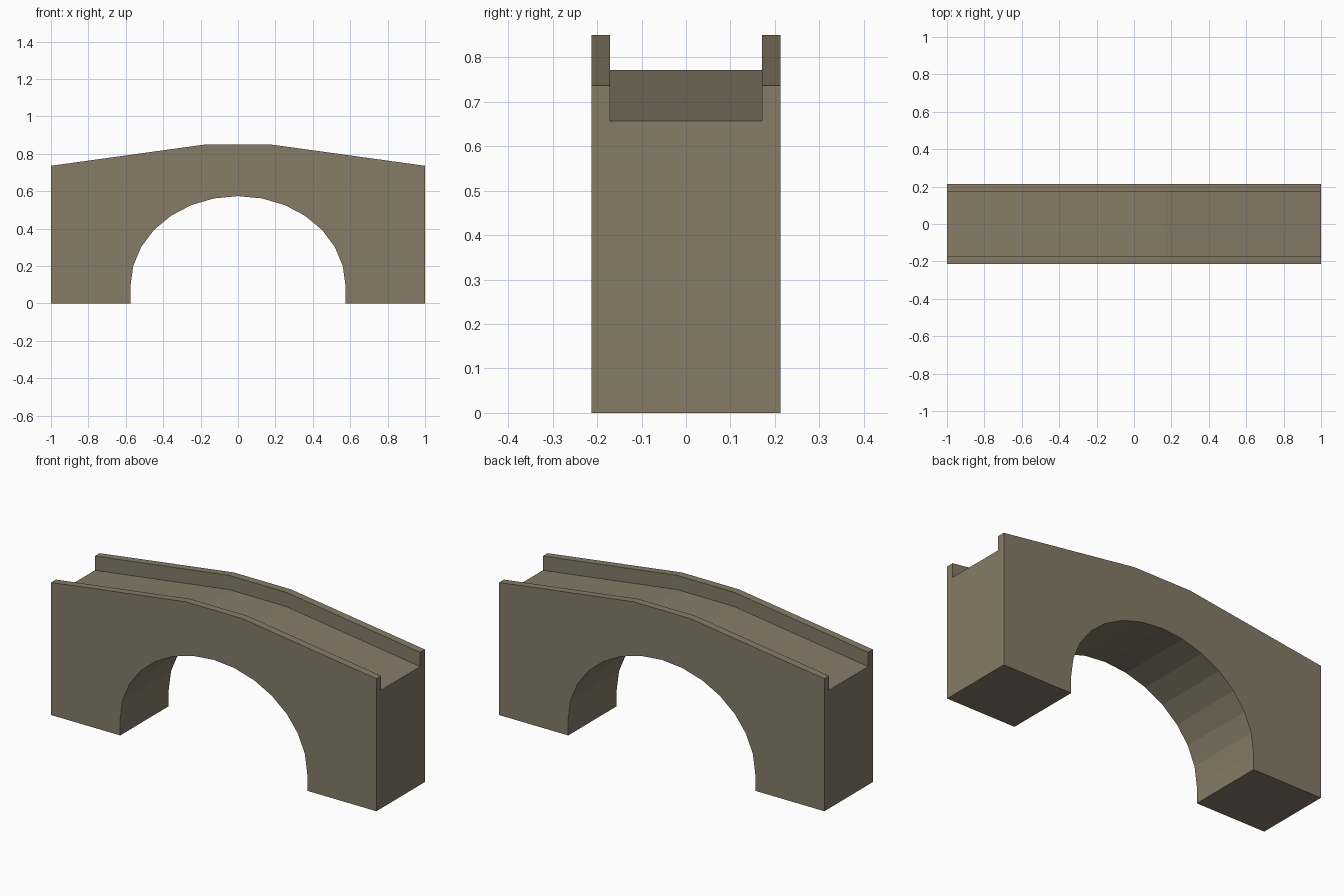
import bpy, bmesh, math

if "Cube" in bpy.data.objects:
    bpy.data.objects.remove(bpy.data.objects["Cube"], do_unlink=True)

HALF_WIDTH = 0.213      # outer half width of the bridge
CHANNEL = 0.171         # half width between the parapets
CREST = 0.176           # half length of the level crest
SLOPE = 0.138           # fall of the ramps

stone = bpy.data.materials.new("brown_stone")
stone.use_nodes = True
colour = (0.238, 0.198, 0.136, 1)
stone.diffuse_color = colour
stone.node_tree.nodes["Principled BSDF"].inputs["Base Color"].default_value = colour


def extrude_profile(name, points, half_depth):
    """Extrude an x-z outline symmetrically along y."""
    bm = bmesh.new()
    face = bm.faces.new([bm.verts.new((x, -half_depth, z)) for x, z in points])
    swept = bmesh.ops.extrude_face_region(bm, geom=[face])["geom"]
    verts = [g for g in swept if isinstance(g, bmesh.types.BMVert)]
    bmesh.ops.translate(bm, verts=verts, vec=(0, 2 * half_depth, 0))
    bmesh.ops.recalc_face_normals(bm, faces=bm.faces)
    mesh = bpy.data.meshes.new(name)
    bm.to_mesh(mesh)
    bm.free()
    mesh.materials.append(stone)
    obj = bpy.data.objects.new(name, mesh)
    bpy.context.collection.objects.link(obj)
    return obj


def ramp_line(crest_z, end_x):
    """Humped line from left to right: ramp, level crest, ramp."""
    end_z = crest_z - SLOPE * (end_x - CREST)
    return [(-end_x, end_z), (-CREST, crest_z), (CREST, crest_z), (end_x, end_z)]


# Bridge body: humped top with the faceted arch opening below
SEGMENTS = 14
RADIUS_X, RADIUS_Z, SPRING = 0.575, 0.481, 0.093
arch = [(RADIUS_X * math.cos(math.pi * i / SEGMENTS),
         SPRING + RADIUS_Z * math.sin(math.pi * i / SEGMENTS))
        for i in range(SEGMENTS + 1)]
outline = ([(-1, 0)] + ramp_line(0.85, 1) + [(1, 0), (RADIUS_X, 0)]
           + arch + [(-RADIUS_X, 0)])
bridge = extrude_profile("stone_bridge", outline, HALF_WIDTH)

# Sunken roadway cut between the two parapets
cutter = extrude_profile("roadway_cutter",
                         ramp_line(0.771, 1.1) + [(1.1, 1), (-1.1, 1)], CHANNEL)
cutter.hide_render = True
cut = bridge.modifiers.new("roadway", 'BOOLEAN')
cut.operation = 'DIFFERENCE'
cut.solver = 'EXACT'
cut.object = cutter
bpy.context.view_layer.objects.active = bridge
bpy.ops.object.modifier_apply(modifier=cut.name)
bpy.data.objects.remove(cutter, do_unlink=True)
